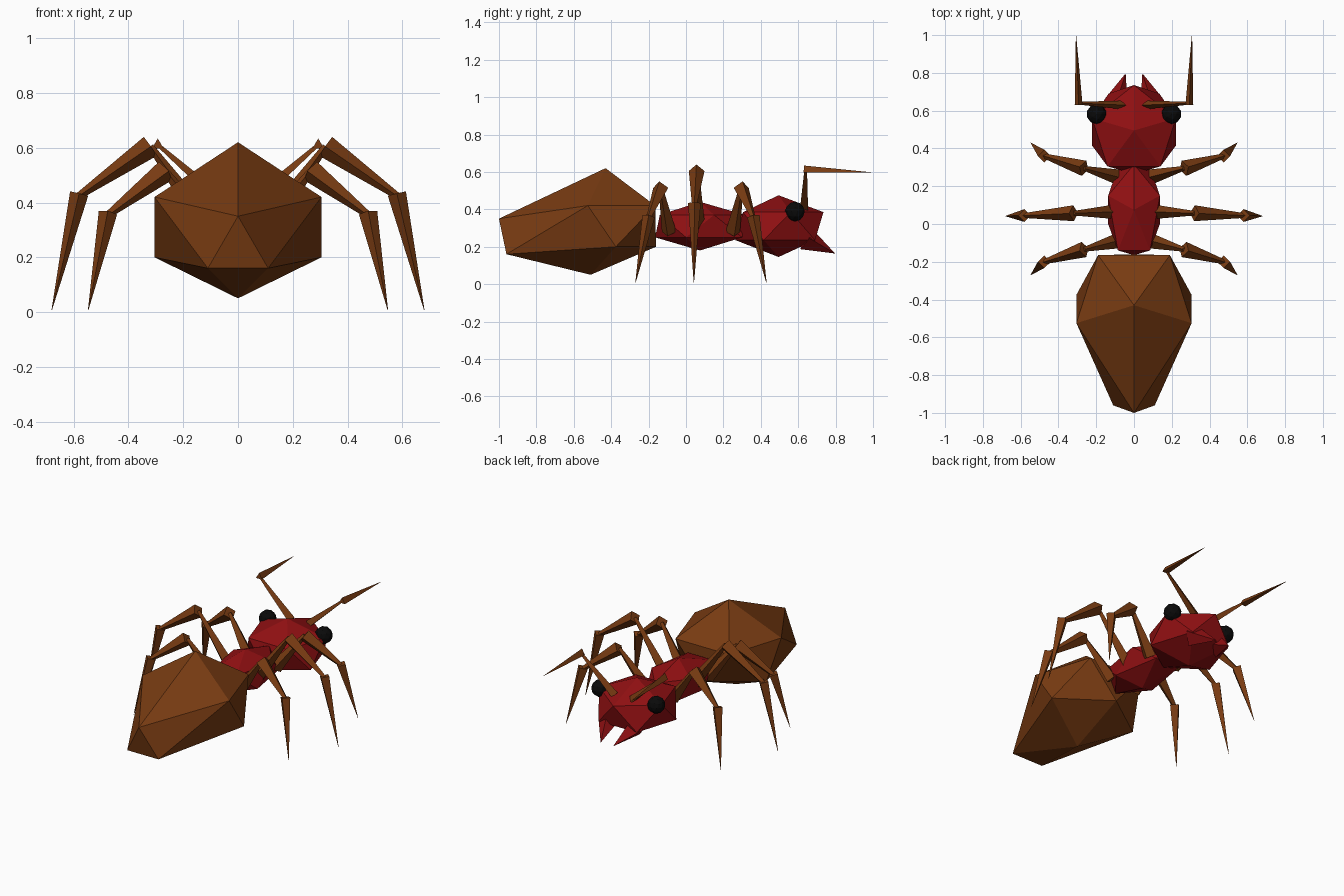
import bpy, bmesh
from mathutils import Vector, Matrix

cube = bpy.data.objects.get("Cube")
if cube:
    bpy.data.objects.remove(cube)


def material(name, rgb):
    m = bpy.data.materials.new(name)
    m.use_nodes = True
    m.diffuse_color = (*rgb, 1)
    bsdf = next(n for n in m.node_tree.nodes if n.type == "BSDF_PRINCIPLED")
    bsdf.inputs["Base Color"].default_value = (*rgb, 1)
    bsdf.inputs["Roughness"].default_value = 0.9
    return m


BROWN = material("brown", (0.19, 0.044, 0.006))
RED = material("dark red", (0.28, 0.005, 0.006))
BLACK = material("black", (0.003, 0.003, 0.003))


def finish(bm, name, mat):
    bmesh.ops.recalc_face_normals(bm, faces=bm.faces)
    mesh = bpy.data.meshes.new(name)
    bm.to_mesh(mesh)
    bm.free()
    mesh.materials.append(mat)
    obj = bpy.data.objects.new(name, mesh)
    bpy.context.scene.collection.objects.link(obj)


def faceted_body(name, mat, top, bottom, upper, lower):
    """Twelve-cornered body: two poles and two rings, given for one half."""
    bm = bmesh.new()
    for x, y, z in [top, bottom] + upper + lower:
        bm.verts.new((x, y, z))
        if x:
            bm.verts.new((-x, y, z))
    bmesh.ops.convex_hull(bm, input=bm.verts[:])
    finish(bm, name, mat)


def spike(name, mat, start, end, r1, r2=0.0, sides=4, up=(0, 0, 1)):
    """Tapered segment with one corner turned towards 'up'."""
    a, b = Vector(start), Vector(end)
    z = (b - a).normalized()
    y = z.cross(Vector(up)).normalized()
    x = y.cross(z)
    rot = Matrix((x, y, z)).transposed().to_4x4()
    bm = bmesh.new()
    bmesh.ops.create_cone(bm, cap_ends=True, segments=sides, radius1=r1,
                          radius2=max(r2, 0.001), depth=(b - a).length)
    # Turn a corner onto the local x axis
    first = max(bm.verts, key=lambda v: v.co.xy.length)
    turn = Matrix.Rotation(-Vector((1, 0)).angle_signed(first.co.xy) * -1, 4, "Z")
    bm.transform(Matrix.Translation((a + b) / 2) @ rot @ turn)
    finish(bm, name, mat)


# Body
faceted_body("abdomen", BROWN, (0, -0.43, 0.62), (0, -0.51, 0.05),
             [(0, -1.0, 0.35), (0.305, -0.525, 0.42), (0.19, -0.165, 0.42)],
             [(0.11, -0.96, 0.16), (0.305, -0.375, 0.2), (0, -0.16, 0.2)])
faceted_body("thorax", RED, (0, 0.075, 0.44), (0, 0.075, 0.18),
             [(0, 0.315, 0.37), (0.137, 0.15, 0.37), (0.085, -0.14, 0.37)],
             [(0.085, 0.3, 0.25), (0.137, 0.0, 0.25), (0, -0.165, 0.25)])
faceted_body("head", RED, (0, 0.495, 0.475), (0, 0.495, 0.145),
             [(0, 0.735, 0.385), (0.222, 0.56, 0.385), (0.14, 0.305, 0.385)],
             [(0.135, 0.69, 0.235), (0.222, 0.415, 0.235), (0, 0.265, 0.235)])

for side, s in (("left", 1), ("right", -1)):
    def p(x, y, z):
        return (s * x, y, z)

    # Eye, jaw and antenna
    bm = bmesh.new()
    bmesh.ops.create_icosphere(bm, subdivisions=2, radius=0.053,
                               matrix=Matrix.Translation(p(0.198, 0.582, 0.388)))
    finish(bm, side + "_eye", BLACK)
    spike(side + "_jaw", RED, p(0.095, 0.64, 0.245), p(0.045, 0.795, 0.165), 0.065)
    spike(side + "_antenna_base", BROWN, p(0.06, 0.63, 0.4), p(0.3, 0.64, 0.615),
          0.026, 0.008, 3)
    spike(side + "_antenna_tip", BROWN, p(0.293, 0.63, 0.61), p(0.307, 1.0, 0.596),
          0.024, 0, 3)

    # Legs: hip, knee, ankle and foot of each
    legs = {
        "front": (p(0.09, 0.25, 0.28), p(0.265, 0.295, 0.515),
                  p(0.475, 0.36, 0.355), p(0.547, 0.43, 0.008)),
        "middle": (p(0.09, 0.065, 0.29), p(0.32, 0.057, 0.605),
                   p(0.58, 0.045, 0.425), p(0.68, 0.042, 0.008)),
        "rear": (p(0.09, -0.09, 0.28), p(0.265, -0.135, 0.515),
                 p(0.475, -0.2, 0.355), p(0.547, -0.27, 0.008)),
    }
    for place, (hip, knee, ankle, foot) in legs.items():
        name = f"{side}_{place}_leg_"
        spike(name + "upper", BROWN, hip, knee, 0.04, 0.012)
        spike(name + "middle", BROWN, knee, ankle, 0.042, 0.013)
        top = Vector(ankle) + Vector((0, 0, 0.008))
        spike(name + "lower", BROWN, top, foot, 0.034, 0, 4, (s, 0, 0))
